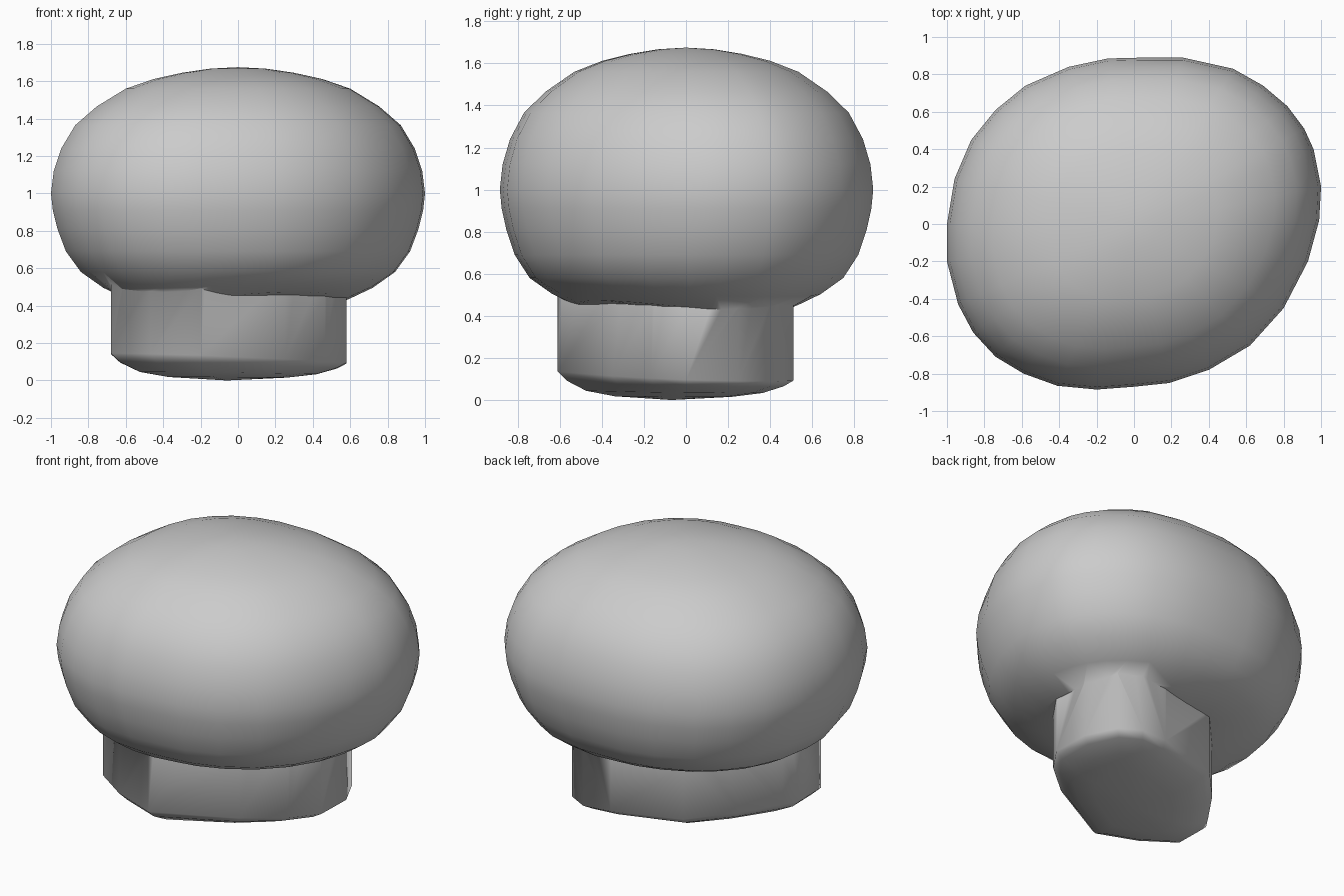
import bpy, bmesh, math

if "Cube" in bpy.data.objects:
    bpy.data.objects.remove(bpy.data.objects["Cube"])

grey = bpy.data.materials.new("plain grey")
grey.diffuse_color = (0.6, 0.6, 0.6, 1)
grey.use_nodes = True
grey.node_tree.nodes["Principled BSDF"].inputs["Base Color"].default_value = grey.diffuse_color


def loft(name, outline, rings, centre, bottom, top):
    """Stack outlines scaled about a centre; each ring is (scale, height function)."""
    bm = bmesh.new()
    cx, cy = centre
    loops = []
    for s, h in rings:
        pts = [(cx + (x - cx) * s, cy + (y - cy) * s) for x, y in outline]
        loops.append([bm.verts.new((x, y, h(x, y))) for x, y in pts])
    n = len(outline)
    for a, b in zip(loops, loops[1:]):
        for i in range(n):
            j = (i + 1) % n
            bm.faces.new((a[i], a[j], b[j], b[i]))
    for loop, z in ((loops[0], bottom), (loops[-1], top)):
        tip = bm.verts.new((cx, cy, z))
        for i in range(n):
            bm.faces.new((loop[i], loop[(i + 1) % n], tip))
    bmesh.ops.recalc_face_normals(bm, faces=bm.faces[:])
    me = bpy.data.meshes.new(name)
    bm.to_mesh(me)
    bm.free()
    me.materials.append(grey)
    ob = bpy.data.objects.new(name, me)
    bpy.context.collection.objects.link(ob)
    return ob


def across(x, y):
    # Distance across the long diagonal of the body
    return .545 * x - .839 * y


def along(x, y):
    return .839 * x + .545 * y


# Cap: skewed rounded outline seen from above, underside raised on its narrow sides
cap_outline = [(1, .2), (.96, .40), (.91, .51), (.82, .63), (.69, .74), (.53, .83),
               (.26, .89), (.06, .89), (-.14, .885), (-.35, .84), (-.58, .74), (-.74, .61),
               (-.87, .45), (-.96, .24), (-1, 0), (-1, -.2), (-.94, -.43), (-.86, -.58),
               (-.74, -.71), (-.59, -.80), (-.41, -.865), (-.2, -.885), (.0, -.87),
               (.19, -.85), (.40, -.78), (.62, -.65), (.80, -.45), (.93, -.2), (.99, .02)]
cap_profile = [(.3, .39, .06), (.45, .395, .06), (.59, .425, .05), (.72, .49, .03),
               (.84, .58, 0), (.92, .69, 0), (.965, .81, 0), (.99, .91, 0), (1, 1.0, 0),
               (.985, 1.12, 0), (.945, 1.24, 0), (.87, 1.365, 0), (.755, 1.465, 0),
               (.6, 1.56, 0), (.45, 1.612, 0), (.3, 1.645, 0), (.15, 1.667, 0)]


def cap_height(s, z, lift):
    return lambda x, y: z + lift * (across(x, y) / (.9 * s)) ** 2


cap = loft("mushroom", cap_outline, [(s, cap_height(s, z, k)) for s, z, k in cap_profile],
           (0, 0), .39, 1.675)

# Stem: long oval block with a shallow bowl-shaped foot
stem_outline = [(.36, .51), (.49, .438), (.58, .25), (.58, .0), (.465, -.164), (.251, -.35),
                (-.2, -.61), (-.468, -.515), (-.68, -.374), (-.68, -.17), (-.62, -.08),
                (-.47, .135), (-.245, .378), (.18, .495)]


def foot(f):
    return lambda x, y: .003 + f * (.112 - .04 * along(x, y))


stem_rings = [(.5, foot(.12)), (.75, foot(.32)), (.92, foot(.68)), (1, foot(1)),
              (1, lambda x, y: .54)]
stem = loft("stem", stem_outline, stem_rings, (-.06, -.07), 0, .56)

# Fuse both into one closed skin
union = cap.modifiers.new("fuse stem", 'BOOLEAN')
union.operation = 'UNION'
union.solver = 'EXACT'
union.object = stem
bpy.ops.object.select_all(action='DESELECT')
cap.select_set(True)
bpy.context.view_layer.objects.active = cap
bpy.ops.object.modifier_apply(modifier=union.name)
bpy.data.objects.remove(stem)
bpy.ops.object.shade_smooth_by_angle(angle=math.radians(65))
